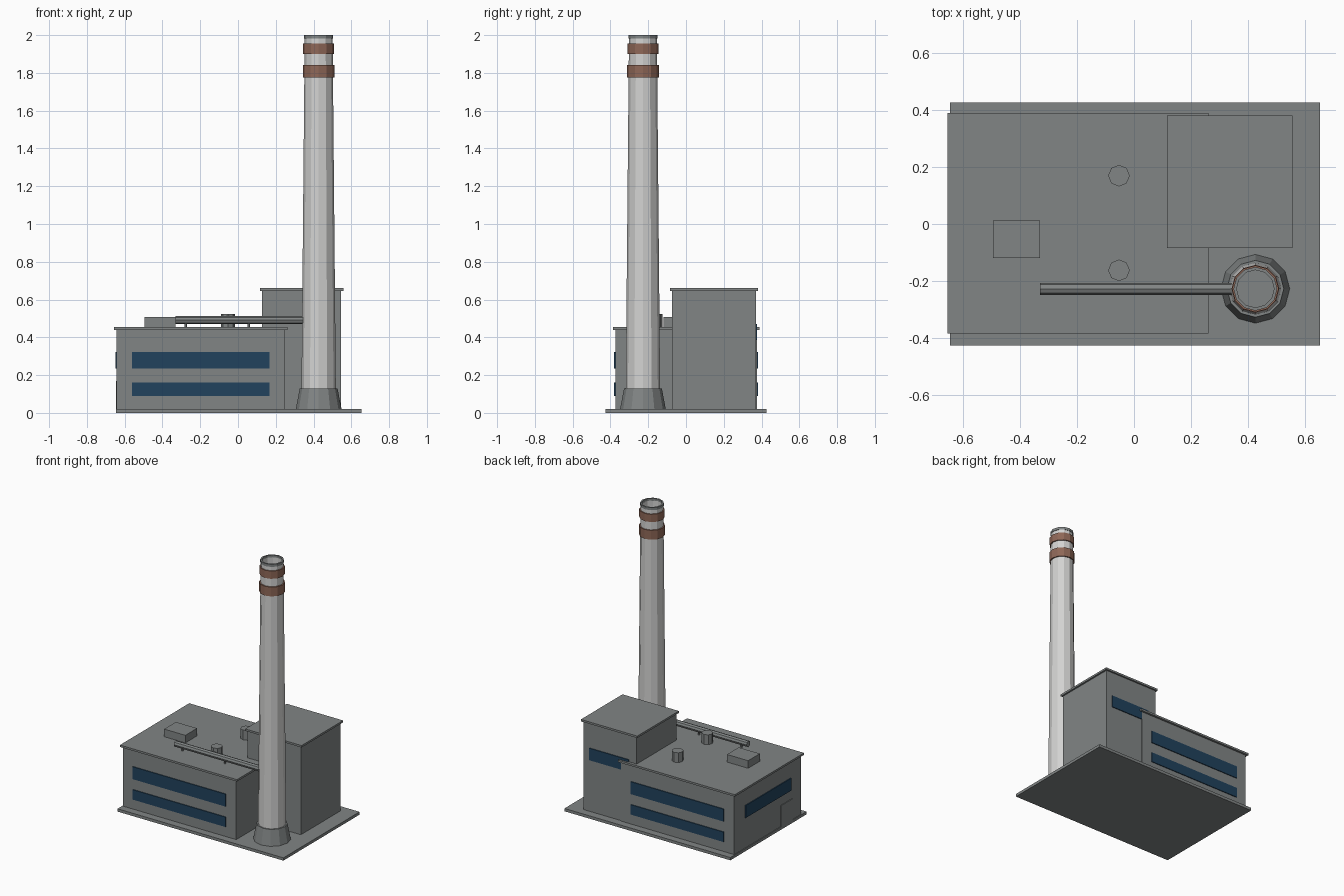
import bpy
import bmesh
import math
from mathutils import Matrix

old = bpy.data.objects.get("Cube")
if old:
    bpy.data.objects.remove(old, do_unlink=True)


def material(name, rgb):
    m = bpy.data.materials.new(name)
    m.use_nodes = True
    colour = (*rgb, 1)
    m.diffuse_color = colour
    m.node_tree.nodes["Principled BSDF"].inputs["Base Color"].default_value = colour
    return m


GREY = material("concrete grey", (0.22, 0.235, 0.235))
PALE = material("pale chimney", (0.65, 0.65, 0.64))
BROWN = material("brown band", (0.27, 0.135, 0.095))
BLUE = material("window blue", (0.015, 0.055, 0.11))


def finish(bm, name, mat):
    bmesh.ops.recalc_face_normals(bm, faces=bm.faces)
    mesh = bpy.data.meshes.new(name)
    bm.to_mesh(mesh)
    bm.free()
    mesh.materials.append(mat)
    obj = bpy.data.objects.new(name, mesh)
    bpy.context.collection.objects.link(obj)
    return obj


def box(name, x, y, z, mat=GREY):
    """Box from (low, high) ranges on each axis."""
    bm = bmesh.new()
    bmesh.ops.create_cube(bm, size=1)
    for v in bm.verts:
        v.co = [r[0] + (c + 0.5) * (r[1] - r[0]) for c, r in zip(v.co, (x, y, z))]
    return finish(bm, name, mat)


def tube(name, centre, profile, sides=12, mat=GREY, closed=False):
    """Turn a (radius, height) profile about a vertical axis."""
    bm = bmesh.new()
    rings = []
    for r, z in profile:
        rings.append([bm.verts.new((centre[0] + r * math.cos(math.tau * i / sides),
                                    centre[1] + r * math.sin(math.tau * i / sides), z))
                      for i in range(sides)])
    pairs = list(zip(rings, rings[1:]))
    if closed:
        pairs.append((rings[-1], rings[0]))
    else:
        bm.faces.new(rings[0])
        bm.faces.new(rings[-1])
    for a, b in pairs:
        for i in range(sides):
            j = (i + 1) % sides
            bm.faces.new((a[i], a[j], b[j], b[i]))
    return finish(bm, name, mat)


# Ground slab and the two building blocks with overhanging roofs
box("ground_slab", (-0.647, 0.655), (-0.427, 0.427), (0, 0.02))
box("main_hall", (-0.642, 0.248), (-0.374, 0.376), (0.02, 0.44))
box("main_roof", (-0.656, 0.262), (-0.386, 0.39), (0.44, 0.454))
box("tower_block", (0.128, 0.546), (-0.075, 0.37), (0.02, 0.646))
box("tower_roof", (0.116, 0.558), (-0.085, 0.381), (0.646, 0.66))

# Window strips, two rows on the front and back of the hall
for row, z in (("lower", (0.09, 0.16)), ("upper", (0.235, 0.323))):
    box("front_window_" + row, (-0.562, 0.167), (-0.38, -0.372), z, BLUE)
    box("back_window_" + row, (-0.562, 0.167), (0.374, 0.382), z, BLUE)
box("side_window", (-0.648, -0.64), (-0.255, 0.255), (0.235, 0.323), BLUE)
box("tower_window", (0.19, 0.5), (0.368, 0.376), (0.385, 0.47), BLUE)
box("side_door", (-0.647, -0.64), (-0.275, -0.14), (0.02, 0.17))

# Chimney: flared foot, hollow tapering shaft, bands and rim
STACK = (0.427, -0.228)
tube("chimney_foot", STACK, [(0.121, 0.02), (0.1, 0.13)])
tube("chimney_shaft", STACK, [(0.092, 0.02), (0.074, 1.985), (0.066, 1.985), (0.066, 0.02)],
     mat=PALE, closed=True)
for name, r, low, high in (("lower", 0.084, 1.776, 1.842), ("upper", 0.082, 1.9, 1.955)):
    tube("chimney_band_" + name, STACK, [(r, low), (r, high), (0.07, high), (0.07, low)],
         mat=BROWN, closed=True)
tube("chimney_rim", STACK, [(0.077, 1.982), (0.077, 2), (0.066, 2), (0.066, 1.982)], closed=True)

# Roof equipment
box("roof_unit", (-0.496, -0.33), (-0.119, 0.012), (0.454, 0.508))
for name, y in (("front", -0.163), ("back", 0.17)):
    tube("roof_vent_" + name, (-0.053, y), [(0.038, 0.454), (0.038, 0.523)], 8)

# Flue pipe running to the chimney, on two props
pipe = tube("flue_pipe", (0, 0), [(0.021, -0.33), (0.021, 0.35)], 8)
pipe.data.transform(Matrix.Translation((0, STACK[1], 0.491)) @ Matrix.Rotation(math.pi / 2, 4, 'Y'))
for name, x in (("left", 0.057), ("right", -0.276)):
    tube("pipe_prop_" + name, (x, STACK[1]), [(0.007, 0.454), (0.007, 0.485)], 6)
